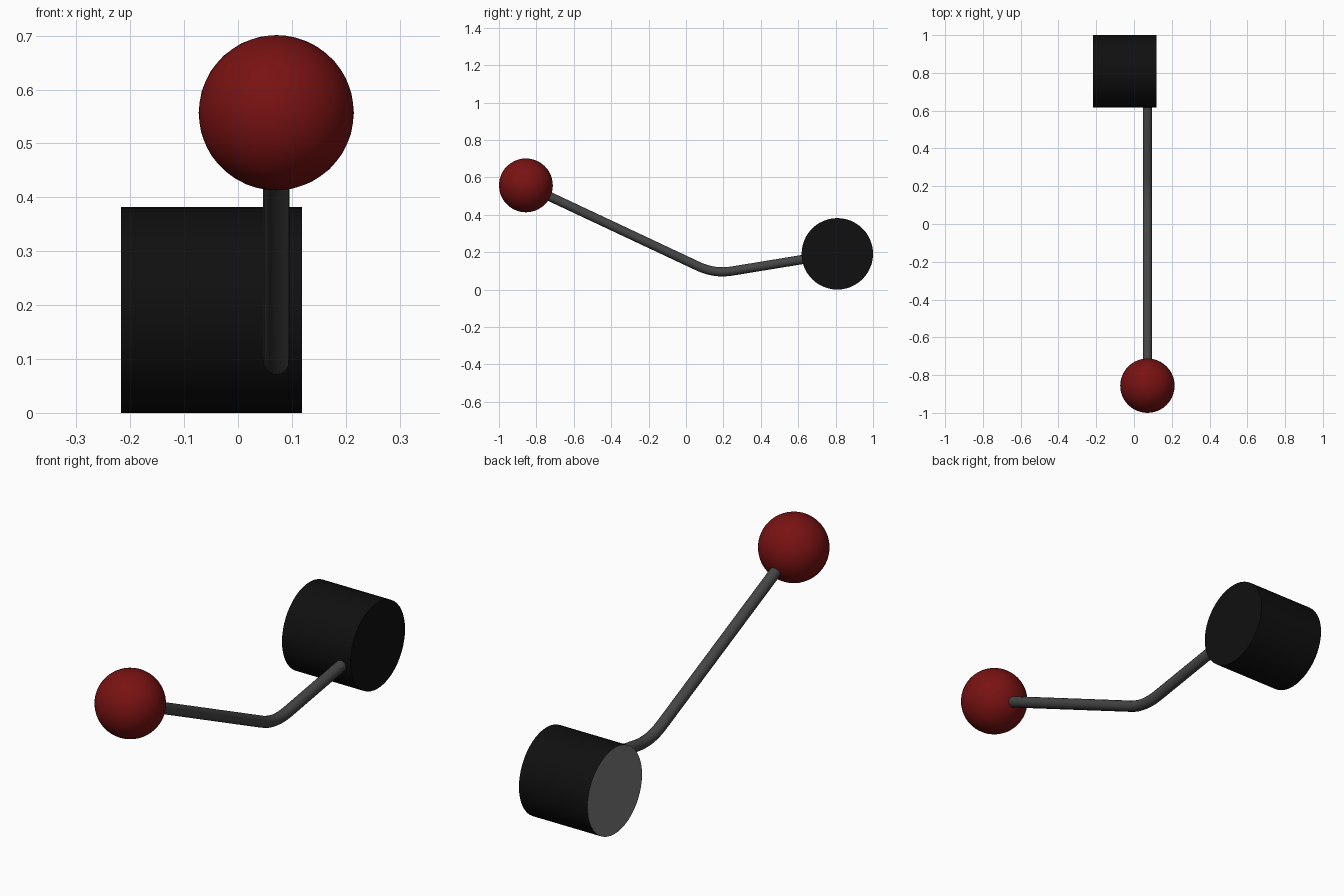
import bpy, math
from mathutils import Vector

if "Cube" in bpy.data.objects:
    bpy.data.objects.remove(bpy.data.objects["Cube"])


def material(name, r, g, b):
    m = bpy.data.materials.new(name)
    m.diffuse_color = (r, g, b, 1)
    m.use_nodes = True
    m.node_tree.nodes["Principled BSDF"].inputs["Base Color"].default_value = m.diffuse_color
    return m


red = material("red", 0.19, 0.006, 0.006)
black = material("black", 0.005, 0.005, 0.005)
dark = material("dark_metal", 0.06, 0.06, 0.06)
grey = material("end_grey", 0.2, 0.2, 0.2)

ROD_X = 0.071
ball_c = Vector((ROD_X, -0.856, 0.557))
drum_c = Vector((-0.049, 0.809, 0.191))

# Ball knob
bpy.ops.mesh.primitive_ico_sphere_add(subdivisions=4, radius=0.144, location=ball_c)
ball = bpy.context.object
ball.name = "ball_knob"
ball.data.materials.append(red)
bpy.ops.object.shade_smooth()

# Pivot drum lying along x, with a grey left end face
bpy.ops.mesh.primitive_cylinder_add(vertices=48, radius=0.191, depth=0.336,
                                    location=drum_c, rotation=(0, math.pi / 2, 0))
drum = bpy.context.object
drum.name = "pivot_drum"
bpy.ops.object.transform_apply(location=False, rotation=True, scale=False)
drum.data.materials.append(black)
drum.data.materials.append(grey)
for p in drum.data.polygons:
    if p.normal.x < -0.9:
        p.material_index = 1
bpy.ops.object.shade_smooth_by_angle()

# Bent lever rod: two straight runs joined by a soft bend
corner = Vector((ROD_X, 0.152, 0.0836))
drum_mid = Vector((ROD_X, drum_c.y, drum_c.z))
to_ball = (ball_c - corner).normalized()
to_drum = (drum_mid - corner).normalized()
bend = 0.095
path = [ball_c - to_ball * 0.134]
for i in range(9):
    t = i / 8
    path.append(corner + to_ball * bend * (1 - t) ** 2 + to_drum * bend * t ** 2)
path.append(drum_mid - to_drum * 0.18)

curve = bpy.data.curves.new("lever_rod", 'CURVE')
curve.dimensions = '3D'
curve.bevel_depth = 0.0245
curve.bevel_resolution = 6
curve.use_fill_caps = True
spline = curve.splines.new('POLY')
spline.points.add(len(path) - 1)
for pt, co in zip(spline.points, path):
    pt.co = (*co, 1)
rod = bpy.data.objects.new("lever_rod", curve)
bpy.context.collection.objects.link(rod)
bpy.ops.object.select_all(action='DESELECT')
rod.select_set(True)
bpy.context.view_layer.objects.active = rod
bpy.ops.object.convert(target='MESH')
rod = bpy.context.object
rod.data.materials.clear()
rod.data.materials.append(dark)
bpy.ops.object.shade_smooth_by_angle()
